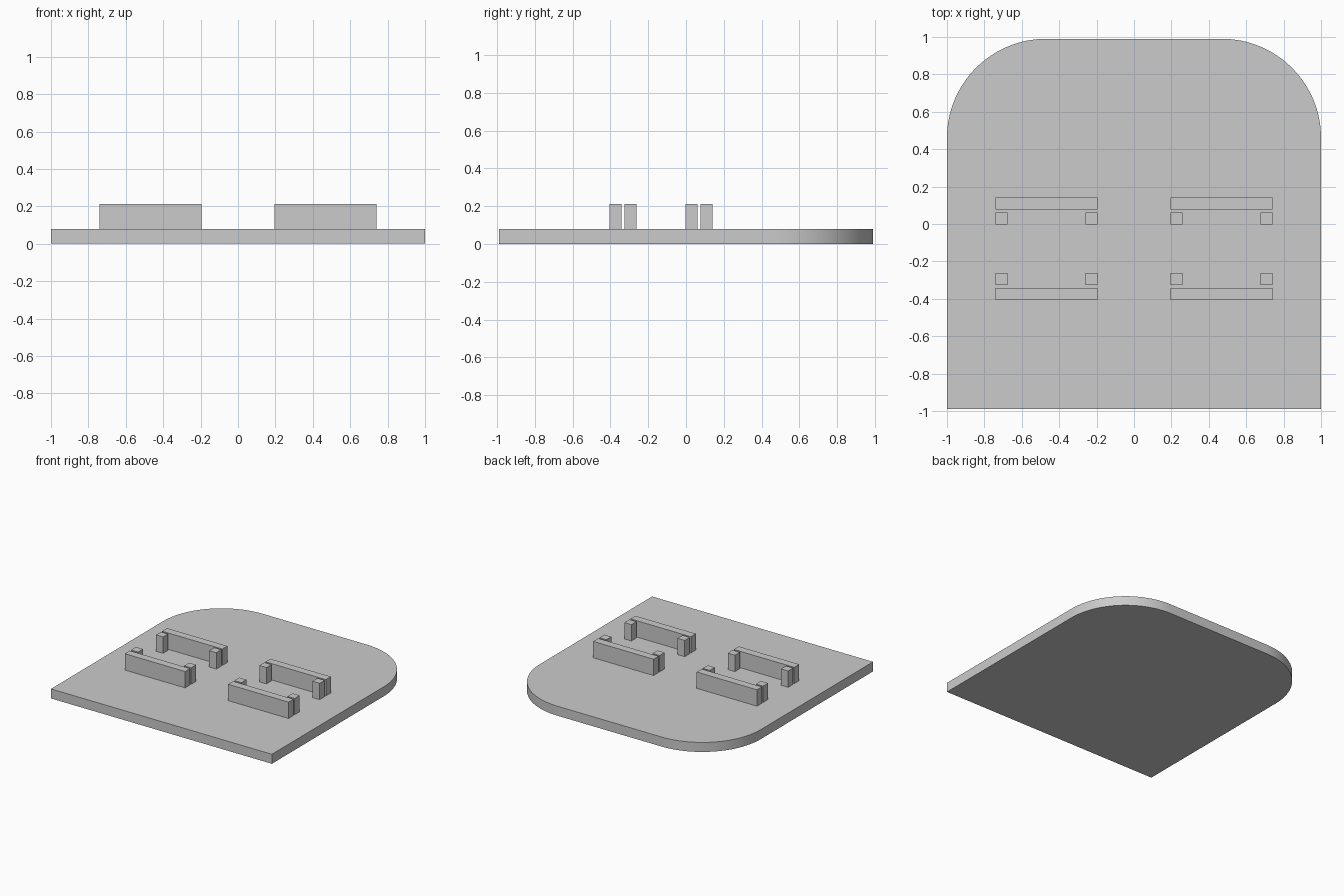
import bpy, bmesh, math

cube = bpy.data.objects.get("Cube")
if cube:
    bpy.data.objects.remove(cube, do_unlink=True)

# Single material
grey = bpy.data.materials.new("light_grey")
grey.use_nodes = True
colour = (0.6, 0.6, 0.6, 1)
grey.diffuse_color = colour
grey.node_tree.nodes["Principled BSDF"].inputs["Base Color"].default_value = colour

THICK, TOP = 0.078, 0.212      # plate top and bracket top
HALF_X, HALF_Y, RADIUS = 1.0, 0.99, 0.53


def add_object(name, bm):
    mesh = bpy.data.meshes.new(name)
    bmesh.ops.recalc_face_normals(bm, faces=bm.faces)
    bm.to_mesh(mesh)
    bm.free()
    mesh.materials.append(grey)
    obj = bpy.data.objects.new(name, mesh)
    bpy.context.collection.objects.link(obj)
    return obj


def box(name, x, y, size_x, size_y):
    """Upright block standing on the plate, centred on x, y."""
    bm = bmesh.new()
    bmesh.ops.create_cube(bm, size=1)
    bmesh.ops.scale(bm, vec=(size_x, size_y, TOP - THICK), verts=bm.verts)
    bmesh.ops.translate(bm, vec=(x, y, (TOP + THICK) / 2), verts=bm.verts)
    return add_object(name, bm)


# Base plate: square front corners, large rounded back corners
outline = [(-HALF_X, -HALF_Y), (HALF_X, -HALF_Y)]
steps = 32
for side, start in ((1, 0), (-1, 90)):
    for i in range(steps + 1):
        a = math.radians(start + 90 * i / steps)
        outline.append((side * (HALF_X - RADIUS) + RADIUS * math.cos(a),
                        HALF_Y - RADIUS + RADIUS * math.sin(a)))
bm = bmesh.new()
face = bm.faces.new([bm.verts.new((x, y, 0)) for x, y in outline])
extruded = bmesh.ops.extrude_face_region(bm, geom=[face])["geom"]
bmesh.ops.translate(bm, vec=(0, 0, THICK),
                    verts=[v for v in extruded if isinstance(v, bmesh.types.BMVert)])
plate = add_object("base_plate", bm)
bpy.ops.object.select_all(action="DESELECT")
plate.select_set(True)
bpy.context.view_layer.objects.active = plate
bpy.ops.object.shade_smooth_by_angle(angle=math.radians(30))

# Four brackets: a long bar with two square posts on its inner side
MID_X, MID_Y, BAR, WIDTH = 0.468, -0.132, 0.546, 0.064
for side, sx in (("left", 1), ("right", -1)):
    for end, sy in (("back", 1), ("front", -1)):
        box(f"{side}_{end}_bar", sx * MID_X, MID_Y + sy * 0.241, BAR, WIDTH)
        for place, d in (("inner", -1), ("outer", 1)):
            x = sx * (MID_X + d * (BAR - WIDTH) / 2)
            box(f"{side}_{end}_{place}_post", x, MID_Y + sy * 0.162, WIDTH, WIDTH)
